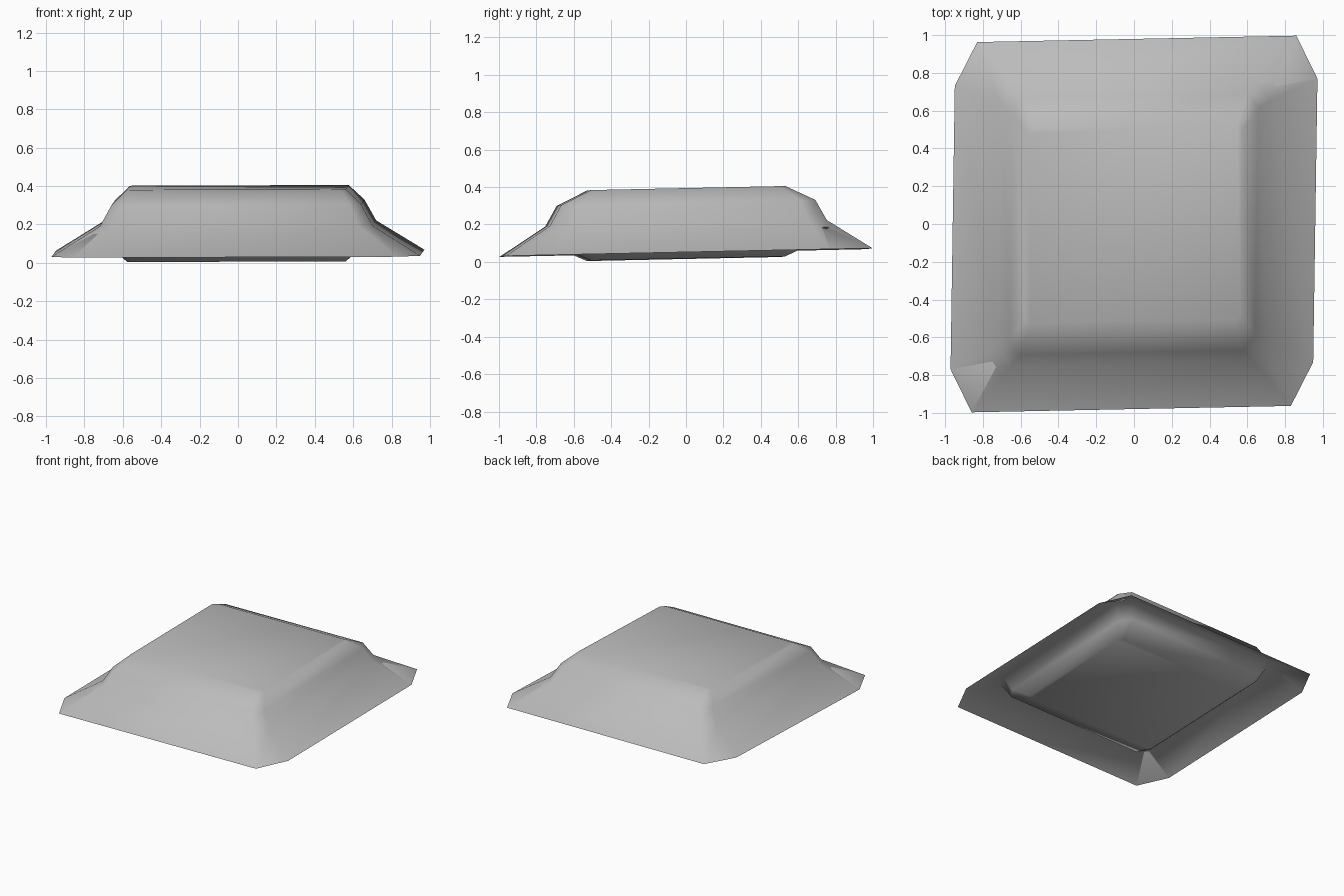
import bpy, bmesh, math
from mathutils import Vector

cube = bpy.data.objects.get("Cube")
if cube:
    bpy.data.objects.remove(cube)

grey = bpy.data.materials.new("soft_grey")
grey.use_nodes = True
colour = (0.5, 0.5, 0.5, 1)
grey.diffuse_color = colour
grey.node_tree.nodes["Principled BSDF"].inputs["Base Color"].default_value = colour


def skew(x, y, z):
    # The whole cushion is slightly sheared and tilted up to the back
    return Vector((x + 0.015 * y, y + 0.02 * x, z + 0.021 * y + 0.003 * x))


def ring(bm, hx, hy, cx, cy, z):
    # Rectangle of half sizes hx, hy with its corners cut by cx, cy
    pts = []
    for sx, sy in ((1, 1), (-1, 1), (-1, -1), (1, -1)):
        pair = [(sx * hx, sy * (hy - cy)), (sx * (hx - cx), sy * hy)]
        pts += pair if sx * sy > 0 else pair[::-1]
    return [bm.verts.new(skew(x, y, z)) for x, y in pts]


# Pillow body with a thin drooping flange, from the bottom panel to the top
sections = [
    (0.57, 0.52, 0.03, 0.03, 0.017),
    (0.65, 0.68, 0.06, 0.08, 0.09),
    (0.71, 0.74, 0.07, 0.10, 0.200),
    (0.96, 0.98, 0.115, 0.23, 0.05),
    (0.71, 0.74, 0.07, 0.10, 0.206),
    (0.65, 0.68, 0.06, 0.08, 0.315),
    (0.57, 0.52, 0.03, 0.03, 0.393),
]
bm = bmesh.new()
rings = [ring(bm, *s) for s in sections]
for a, b in zip(rings, rings[1:]):
    for i in range(len(a)):
        j = (i + 1) % len(a)
        bm.faces.new((a[i], a[j], b[j], b[i]))
bm.faces.new(rings[0][::-1])
bm.faces.new(rings[-1])
bmesh.ops.recalc_face_normals(bm, faces=bm.faces)
mesh = bpy.data.meshes.new("cushion")
bm.to_mesh(mesh)
bm.free()
mesh.materials.append(grey)
cushion = bpy.data.objects.new("cushion", mesh)
bpy.context.collection.objects.link(cushion)

# Smooth everywhere except at the thin flange edge
bpy.ops.object.select_all(action="DESELECT")
cushion.select_set(True)
bpy.context.view_layer.objects.active = cushion
bpy.ops.object.shade_smooth_by_angle(angle=math.radians(120))
